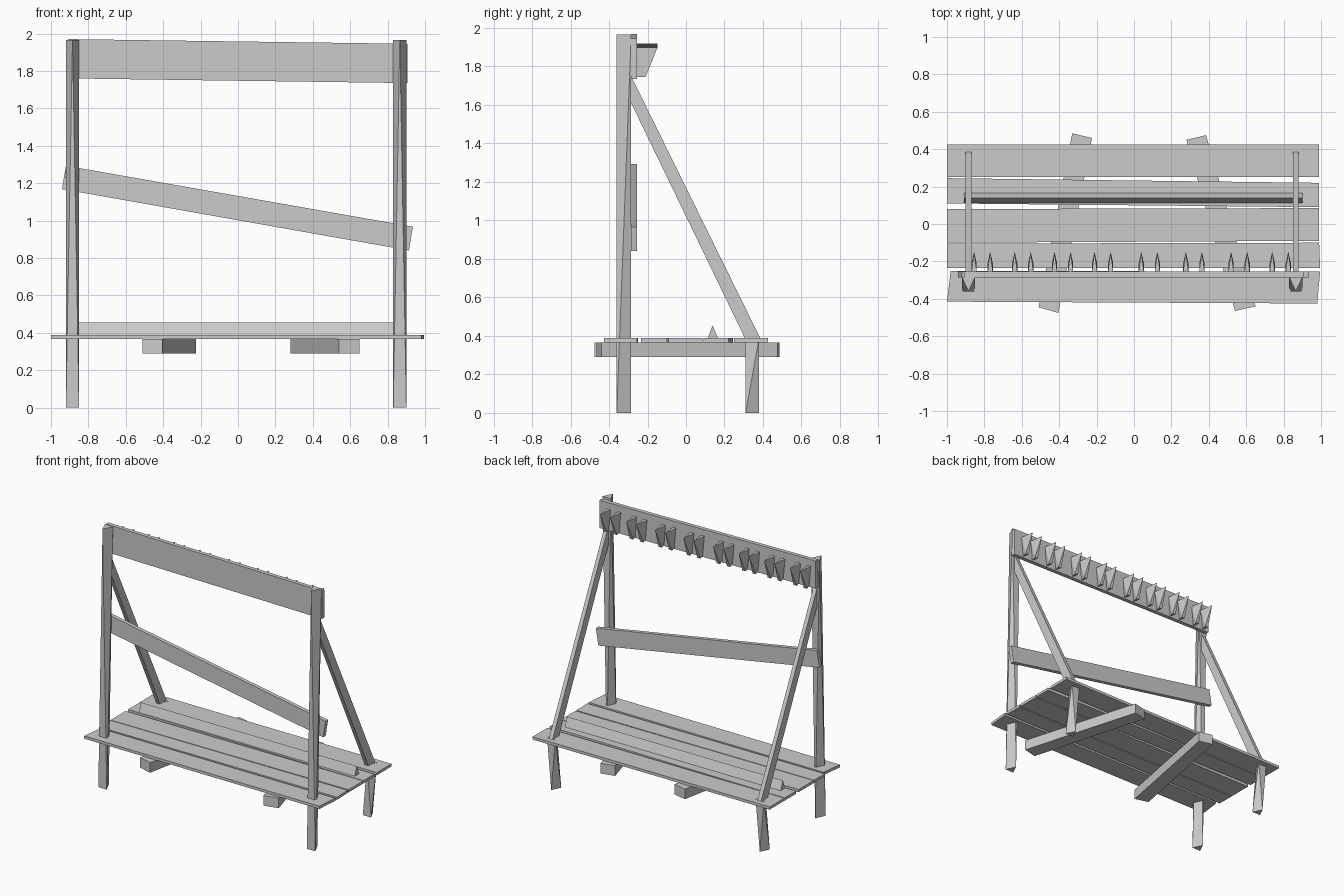
import bpy
import bmesh

cube = bpy.data.objects.get("Cube")
if cube:
    bpy.data.objects.remove(cube, do_unlink=True)

grey = bpy.data.materials.new("plain_grey")
grey.use_nodes = True
COLOUR = (0.6, 0.6, 0.6, 1)
grey.diffuse_color = COLOUR
grey.node_tree.nodes["Principled BSDF"].inputs["Base Color"].default_value = COLOUR


def hull(name, points):
    """Flat-faced solid wrapped around a few corner points."""
    bm = bmesh.new()
    for p in points:
        bm.verts.new(p)
    bmesh.ops.convex_hull(bm, input=bm.verts)
    bmesh.ops.dissolve_limit(bm, angle_limit=0.002, verts=bm.verts, edges=bm.edges)
    bmesh.ops.recalc_face_normals(bm, faces=bm.faces)
    mesh = bpy.data.meshes.new(name)
    bm.to_mesh(mesh)
    bm.free()
    mesh.materials.append(grey)
    obj = bpy.data.objects.new(name, mesh)
    bpy.context.collection.objects.link(obj)
    return obj


def slab(name, outline, low, high):
    """Board with an outline in x, y."""
    return hull(name, [(x, y, z) for x, y in outline for z in (low, high)])


def upright(name, outline, front, back):
    """Board with an outline in x, z."""
    return hull(name, [(x, y, z) for x, z in outline for y in (front, back)])


def twisted_post(name, x, front, back, top, half=0.035):
    """Three-sided post whose top triangle is turned against its foot."""
    return hull(name, [(x - half, front, 0), (x + half, front, 0), (x, back, 0),
                       (x - half, back, top), (x + half, back, top), (x, front, top)])


# Posts, rear legs and slanted braces
for side, x in (("right", -0.885), ("left", 0.865)):
    twisted_post(side + "_post", x, -0.36, -0.285, 1.965)
    twisted_post(side + "_rear_leg", x, 0.31, 0.38, 0.39)
    hull(side + "_brace", [(x + dx, y, z) for dx in (-0.015, 0.015)
                           for y, z in ((-0.285, 1.61), (-0.285, 1.75), (0.39, 0.38), (0.31, 0.38))])

# Back boards
upright("top_board", [(-0.91, 1.97), (0.905, 1.945), (0.905, 1.735), (-0.91, 1.76)], -0.285, -0.255)
upright("middle_board", [(-0.92, 1.293), (0.935, 0.967), (0.914, 0.84), (-0.941, 1.168)], -0.285, -0.255)

# Pairs of pegs behind the top board
for pair in (-0.812, -0.595, -0.382, -0.168, 0.082, 0.32, 0.562, 0.782):
    for x in (pair - 0.043, pair + 0.043):
        drop = -0.012 * x
        hull("peg", [(x - 0.014, -0.255, 1.908 + drop), (x + 0.014, -0.255, 1.908 + drop),
                     (x, -0.148, 1.908 + drop), (x, -0.255, 1.755 + drop),
                     (x - 0.014, -0.21, 1.755 + drop), (x + 0.014, -0.21, 1.755 + drop)])

# Bench planks
planks = [
    [(-1, 0.425), (0.99, 0.425), (0.99, 0.25), (-1, 0.25)],
    [(-1, 0.245), (0.99, 0.22), (0.99, 0.09), (-1, 0.11)],
    [(-1, 0.08), (0.99, 0.085), (0.99, -0.09), (-1, -0.1)],
    [(-1, -0.105), (0.99, -0.1), (0.995, -0.235), (-1, -0.235)],
    [(-0.98, -0.25), (0.995, -0.255), (0.98, -0.425), (-1, -0.415)],
]
for outline in planks:
    slab("bench_plank", outline, 0.367, 0.388)

# Ridge bar lying on the bench
hull("ridge_bar", [(x, y, z) for x in (-0.91, 0.9)
                   for y, z in ((0.11, 0.38), (0.17, 0.38), (0.138, 0.455))])

# Slanted battens under the planks
slab("right_batten", [(-0.33, 0.485), (-0.225, 0.46), (-0.405, -0.475), (-0.51, -0.445)], 0.29, 0.367)
slab("left_batten", [(0.28, 0.45), (0.385, 0.475), (0.65, -0.44), (0.54, -0.465)], 0.29, 0.367)
